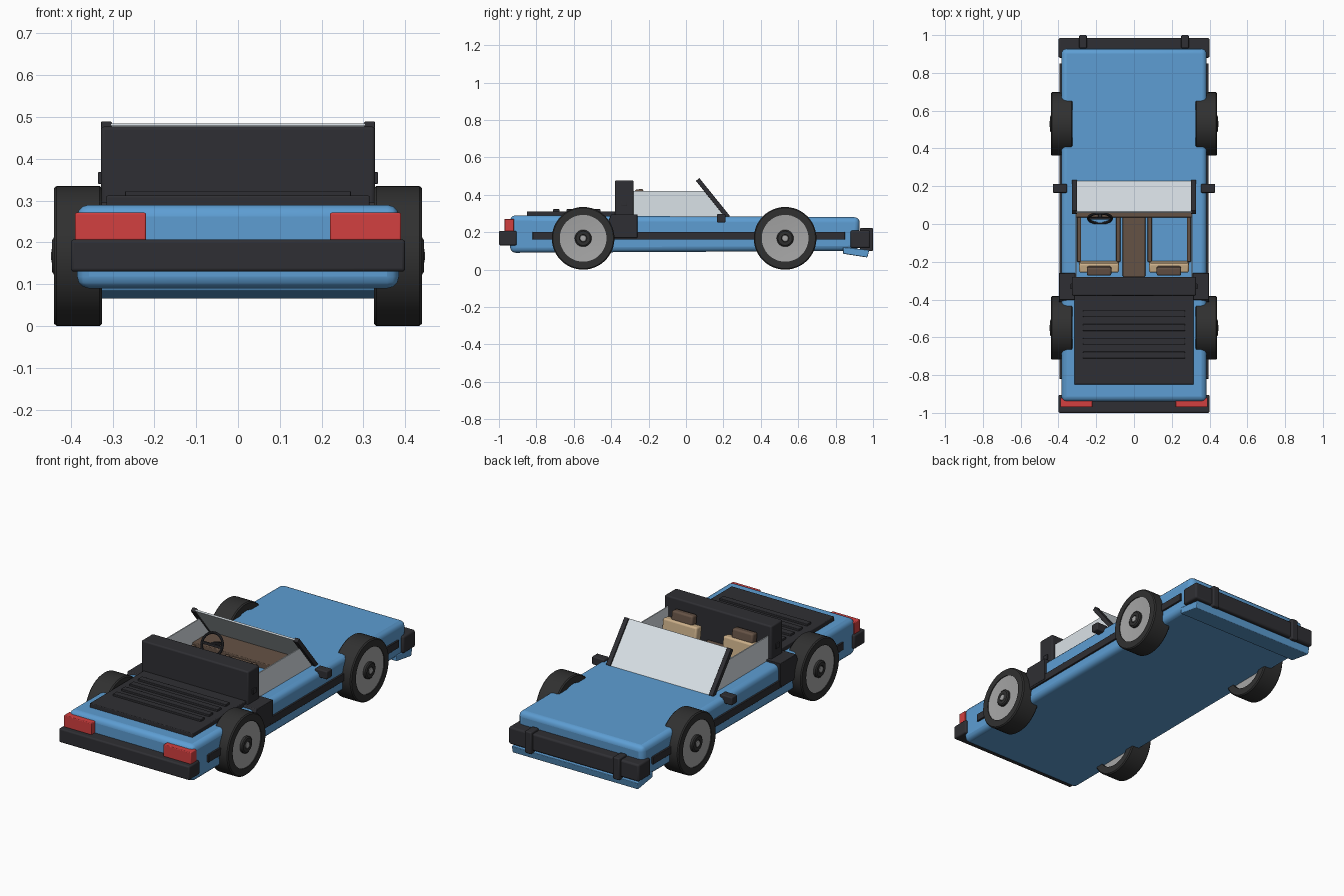
import bpy, bmesh, math
from mathutils import Vector, Matrix

if "Cube" in bpy.data.objects:
    bpy.data.objects.remove(bpy.data.objects["Cube"])


def mat(name, r, g, b):
    m = bpy.data.materials.new(name)
    m.diffuse_color = (r, g, b, 1)
    m.use_nodes = True
    m.node_tree.nodes["Principled BSDF"].inputs["Base Color"].default_value = m.diffuse_color
    return m


BLUE = mat("blue_paint", 0.11, 0.34, 0.65)
BLACK = mat("black_trim", 0.028, 0.028, 0.033)
RUBBER = mat("rubber", 0.03, 0.03, 0.03)
METAL = mat("wheel_metal", 0.38, 0.38, 0.38)
RED = mat("red_lamp", 0.65, 0.05, 0.05)
TAN = mat("tan_leather", 0.60, 0.43, 0.25)
BROWN = mat("brown_trim", 0.13, 0.085, 0.06)
GLASS = mat("glass", 0.70, 0.76, 0.80)


def finish(name, bm, m, bevel=0, seg=3):
    bmesh.ops.recalc_face_normals(bm, faces=bm.faces)
    me = bpy.data.meshes.new(name)
    bm.to_mesh(me)
    bm.free()
    ob = bpy.data.objects.new(name, me)
    bpy.context.collection.objects.link(ob)
    me.materials.append(m)
    if bevel:
        b = ob.modifiers.new("bevel", 'BEVEL')
        b.width, b.segments = bevel, seg
    bpy.context.view_layer.objects.active = ob
    ob.select_set(True)
    bpy.ops.object.shade_smooth_by_angle(angle=math.radians(35))
    ob.select_set(False)
    return ob


def box(name, x, y, z, m, bevel=0, tilt=0):
    """Box from (min, max) ranges, optionally tilted about x."""
    bm = bmesh.new()
    bmesh.ops.create_cube(bm, size=1)
    bmesh.ops.scale(bm, vec=(x[1] - x[0], y[1] - y[0], z[1] - z[0]), verts=bm.verts)
    bm.transform(Matrix.Translation((sum(x) / 2, sum(y) / 2, sum(z) / 2)) @ Matrix.Rotation(tilt, 4, 'X'))
    return finish(name, bm, m, bevel)


def side_profile(name, pts, x0, x1, m, bevel=0):
    """Extrude a (y, z) outline from x0 to x1."""
    bm = bmesh.new()
    f = bm.faces.new([bm.verts.new((x0, y, z)) for y, z in pts])
    r = bmesh.ops.extrude_face_region(bm, geom=[f])
    bmesh.ops.translate(bm, vec=(x1 - x0, 0, 0), verts=[v for v in r["geom"] if isinstance(v, bmesh.types.BMVert)])
    return finish(name, bm, m, bevel)


def lathe(name, pts, centre, side, m, closed=False):
    """Spin an (x, radius) profile around a sideways axle."""
    bm = bmesh.new()
    vs = [bm.verts.new((x * side, 0, r)) for x, r in pts]
    es = [bm.edges.new(p) for p in zip(vs, vs[1:])]
    if closed:
        es.append(bm.edges.new((vs[-1], vs[0])))
    bmesh.ops.spin(bm, geom=vs + es, cent=(0, 0, 0), axis=(1, 0, 0), angle=2 * math.pi, steps=48)
    bmesh.ops.remove_doubles(bm, verts=bm.verts, dist=1e-5)
    bm.transform(Matrix.Translation(centre))
    return finish(name, bm, m)


# Body shell and front spoiler
side_profile("body", [(-0.94, 0.09), (0.92, 0.10), (0.93, 0.28), (-0.94, 0.29)], -0.385, 0.385, BLUE, 0.028)
side_profile("front_spoiler", [(0.84, 0.12), (0.84, 0.085), (0.97, 0.065), (0.98, 0.105)], -0.385, 0.385, BLUE, 0.004)

# Bumpers
box("rear_bumper", (-0.40, 0.40), (-1.0, -0.905), (0.13, 0.207), BLACK, 0.008)
box("front_bumper", (-0.40, 0.40), (0.88, 0.985), (0.115, 0.21), BLACK, 0.01)

# Engine cover with slats
box("engine_cover", (-0.315, 0.315), (-0.85, -0.37), (0.27, 0.312), BLACK, 0.004)
for i in range(4):
    y = -0.475 - i * 0.073
    box("engine_slat", (-0.27, 0.27), (y - 0.018, y + 0.018), (0.305, 0.323), BLACK, 0.003)

# Roll bar panel behind the seats
box("roll_panel", (-0.328, 0.328), (-0.38, -0.28), (0.27, 0.477), BLACK, 0.008)

# Windscreen, leaning backward
lo, hi = Vector((0, 0.225, 0.28)), Vector((0, 0.062, 0.482))


def screen(name, x0, x1, t, m):
    d = (hi - lo).normalized()
    n = Vector((0, d.z, -d.y)) * t
    side_profile(name, [(p.y, p.z) for p in (lo + n, hi + n, hi - n, lo - n)], x0, x1, m, 0.002)


screen("windscreen", -0.305, 0.305, 0.005, GLASS)

# Dashboard and centre tunnel
box("dashboard", (-0.305, 0.305), (0.035, 0.204), (0.26, 0.314), BROWN, 0.004)
box("centre_tunnel", (-0.06, 0.06), (-0.28, 0.05), (0.25, 0.302), BROWN, 0.006)

# Steering wheel and column
bpy.ops.mesh.primitive_torus_add(major_radius=0.062, minor_radius=0.007, major_segments=32, minor_segments=8,
                                 location=(-0.18, 0.03, 0.335), rotation=(math.radians(65), 0, 0))
wheel = bpy.context.object
wheel.name = "steering_wheel"
wheel.data.materials.append(BLACK)
bpy.ops.object.shade_smooth()
box("steering_spoke", (-0.24, -0.12), (0.025, 0.035), (0.328, 0.342), BLACK, 0.002)
box("steering_column", (-0.19, -0.17), (0.03, 0.11), (0.317, 0.335), BLACK, 0.004, math.radians(-20))

# Parts repeated on both sides
for s in (-1, 1):
    def sx(a, b):
        return tuple(sorted((s * a, s * b)))

    box("side_strip", sx(0.37, 0.395), (-0.82, 0.85), (0.16, 0.202), BLACK, 0.003)
    side_profile("side_vent", [(-0.45, 0.17), (-0.26, 0.17), (-0.26, 0.296), (-0.40, 0.296)],
                 s * 0.31, s * 0.397, BLACK, 0.003)
    box("tail_lamp", sx(0.22, 0.39), (-0.97, -0.92), (0.205, 0.271), RED, 0.004)
    box("bumper_guard", sx(0.25, 0.29), (0.93, 1.0), (0.10, 0.222), BLACK, 0.006)
    screen("screen_pillar", s * 0.302, s * 0.328, 0.012, BLACK)
    side_profile("side_window", [(-0.28, 0.28), (0.205, 0.28), (0.195, 0.31), (0.11, 0.42), (-0.28, 0.42)],
                 s * 0.304, s * 0.31, GLASS)
    box("mirror", sx(0.355, 0.43), (0.165, 0.212), (0.252, 0.297), BLACK, 0.006)
    box("roll_panel_latch", sx(0.32, 0.335), (-0.345, -0.315), (0.34, 0.368), BLACK, 0.002)

    # Seats: low side bolsters, leaning back and headrest
    for a, b in ((0.072, 0.095), (0.28, 0.302)):
        box("seat_bolster", sx(a, b), (-0.2, 0.035), (0.26, 0.305), BROWN, 0.004)
    box("seat_back", sx(0.08, 0.29), (-0.25, -0.20), (0.26, 0.385), TAN, 0.01, math.radians(8))
    box("headrest", sx(0.12, 0.25), (-0.27, -0.225), (0.365, 0.43), BROWN, 0.01, math.radians(8))

    # Wheels
    for y in (-0.55, 0.53):
        c = (0, y, 0.1675)
        lathe("tyre", [(0.325, 0.125), (0.325, 0.162), (0.331, 0.1675), (0.434, 0.1675),
                       (0.44, 0.162), (0.44, 0.125)], c, s, RUBBER, True)
        lathe("wheel_disc", [(0.34, 0), (0.34, 0.128), (0.436, 0.128), (0.428, 0.045), (0.428, 0)], c, s, METAL)
        lathe("hub_ring", [(0.42, 0.045), (0.44, 0.045), (0.445, 0.038), (0.445, 0.02), (0.438, 0.018)], c, s, RUBBER)
        lathe("hub_cap", [(0.43, 0.02), (0.446, 0.016), (0.448, 0)], c, s, METAL)
